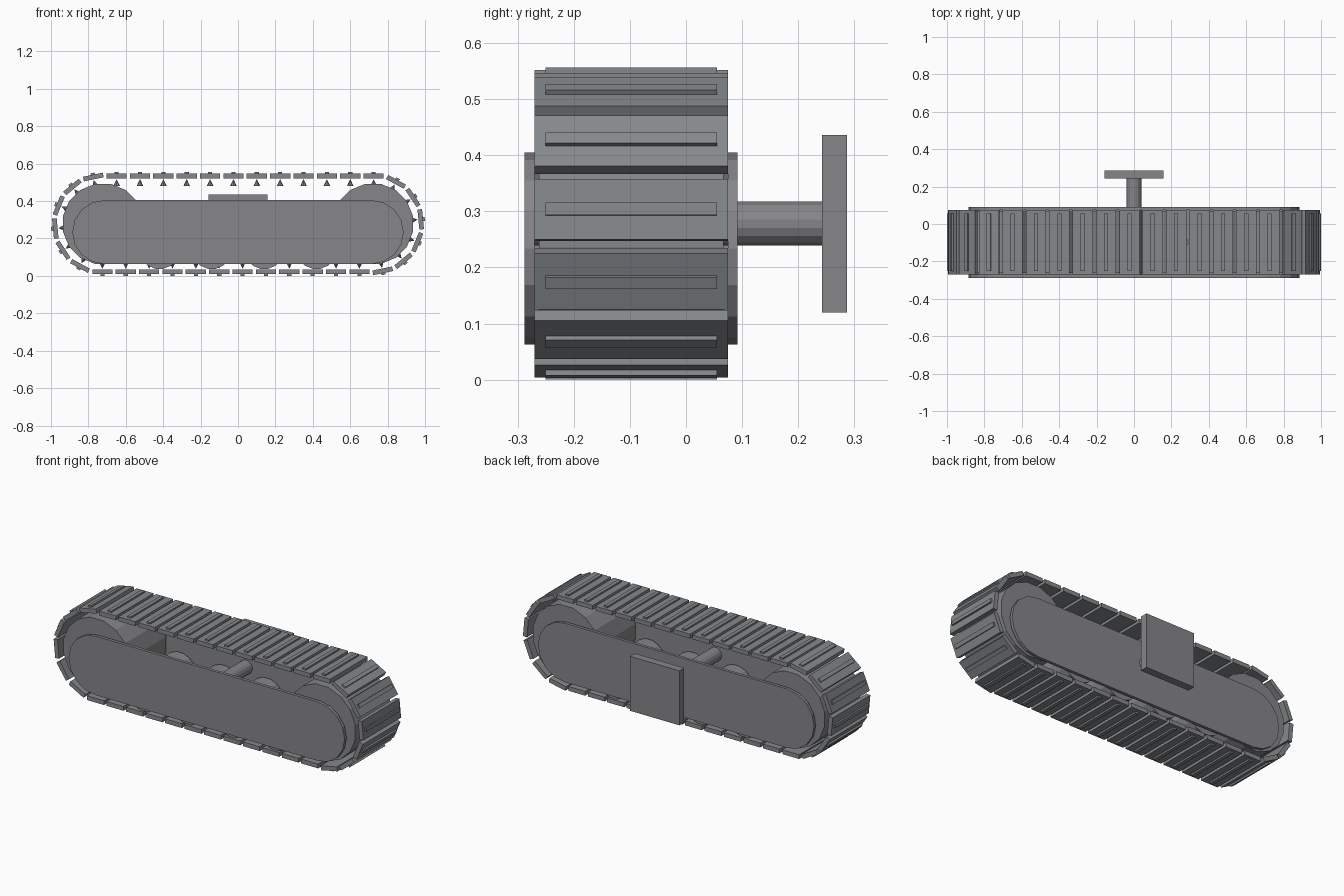
import bpy, bmesh
from math import pi, sin, cos
from mathutils import Matrix, Vector

if "Cube" in bpy.data.objects:
    bpy.data.objects.remove(bpy.data.objects["Cube"])

CX, CZ, R = 0.722, 0.278, 0.256      # track end centres and centreline radius
YM = -0.0975                          # middle of the track width
LINKS = 36

dark = bpy.data.materials.new("dark_metal")
dark.diffuse_color = (0.24, 0.24, 0.255, 1)
dark.use_nodes = True
dark.node_tree.nodes["Principled BSDF"].inputs["Base Color"].default_value = dark.diffuse_color
rubber = bpy.data.materials.new("track_metal")
rubber.diffuse_color = (0.235, 0.25, 0.26, 1)
rubber.use_nodes = True
rubber.node_tree.nodes["Principled BSDF"].inputs["Base Color"].default_value = rubber.diffuse_color


def finish(bm, name, mat=dark):
    bmesh.ops.recalc_face_normals(bm, faces=bm.faces)
    me = bpy.data.meshes.new(name)
    bm.to_mesh(me)
    bm.free()
    me.materials.append(mat)
    ob = bpy.data.objects.new(name, me)
    bpy.context.collection.objects.link(ob)
    return ob


def add_box(bm, centre, size, m=Matrix()):
    bmesh.ops.create_cube(bm, size=1, matrix=m @ Matrix.Translation(centre) @ Matrix.Diagonal((*size, 1)))


def cylinder(name, x, z, r, y0, y1, n):
    bm = bmesh.new()
    m = Matrix.Translation((x, (y0 + y1) / 2, z)) @ Matrix.Rotation(pi / 2, 4, 'X') @ Matrix.Rotation(pi / n, 4, 'Z')
    bmesh.ops.create_cone(bm, cap_ends=True, segments=n, radius1=r, radius2=r, depth=y1 - y0, matrix=m)
    return finish(bm, name)


def box(name, centre, size):
    bm = bmesh.new()
    add_box(bm, centre, size)
    return finish(bm, name)


def stadium_plate(name, y0, y1, cx, cz, r, steps=8):
    bm = bmesh.new()
    pts = [(cx + r * sin(pi * i / steps), cz - r * cos(pi * i / steps)) for i in range(steps + 1)]
    pts += [(-x, 2 * cz - z) for x, z in pts]
    face = bm.faces.new([bm.verts.new((x, y0, z)) for x, z in pts])
    ext = bmesh.ops.extrude_face_region(bm, geom=[face], use_keep_orig=True)
    verts = [v for v in ext['geom'] if isinstance(v, bmesh.types.BMVert)]
    bmesh.ops.translate(bm, verts=verts, vec=(0, y1 - y0, 0))
    return finish(bm, name)


def path(s):
    """Position and turn angle along one half loop: bottom run, then right arc."""
    if s <= 2 * CX:
        return Vector((-CX + s, YM, CZ - R)), 0
    a = (s - 2 * CX) / R
    return Vector((CX + R * sin(a), YM, CZ - R * cos(a))), a


# Track links: pad, outer grouser bar and inner guide horn
pitch = (4 * CX + 2 * pi * R) / LINKS
pads, horns = bmesh.new(), bmesh.new()
half_turn = Matrix.Translation((0, 0, CZ)) @ Matrix.Rotation(pi, 4, 'Y') @ Matrix.Translation((0, 0, -CZ))
for half in (Matrix(), half_turn):
    for i in range(LINKS // 2):
        p, a = path(i * pitch - 0.003)
        m = half @ Matrix.Translation(p) @ Matrix.Rotation(-a, 4, 'Y')
        add_box(pads, (0, 0, 0), (0.108, 0.345, 0.025), m)
        add_box(pads, (0, 0, -0.015), (0.022, 0.306, 0.014), m)
        bmesh.ops.create_cone(horns, cap_ends=True, segments=8, radius1=0.0, radius2=0.018,
                              depth=0.038, matrix=m @ Matrix.Translation((0, 0, 0.035)))
finish(pads, "track_links", rubber)
finish(horns, "guide_horns")

# Side plates
stadium_plate("outer_side_plate", -0.288, -0.27, 0.715, 0.234, 0.171)
stadium_plate("inner_side_plate", 0.075, 0.092, 0.715, 0.234, 0.171)

# End wheels and road wheels
for side in (-1, 1):
    cylinder("end_wheel", side * CX, CZ, 0.218, -0.262, 0.067, 16)
for k in range(4):
    cylinder("road_wheel", -0.42 + 0.28 * k, 0.146, 0.11, -0.262, 0.067, 16)

# Axle and mounting plate
cylinder("axle", 0, CZ, 0.04, -0.27, 0.245, 16)
box("mount_plate", (0, 0.2645, CZ), (0.316, 0.045, 0.316))
